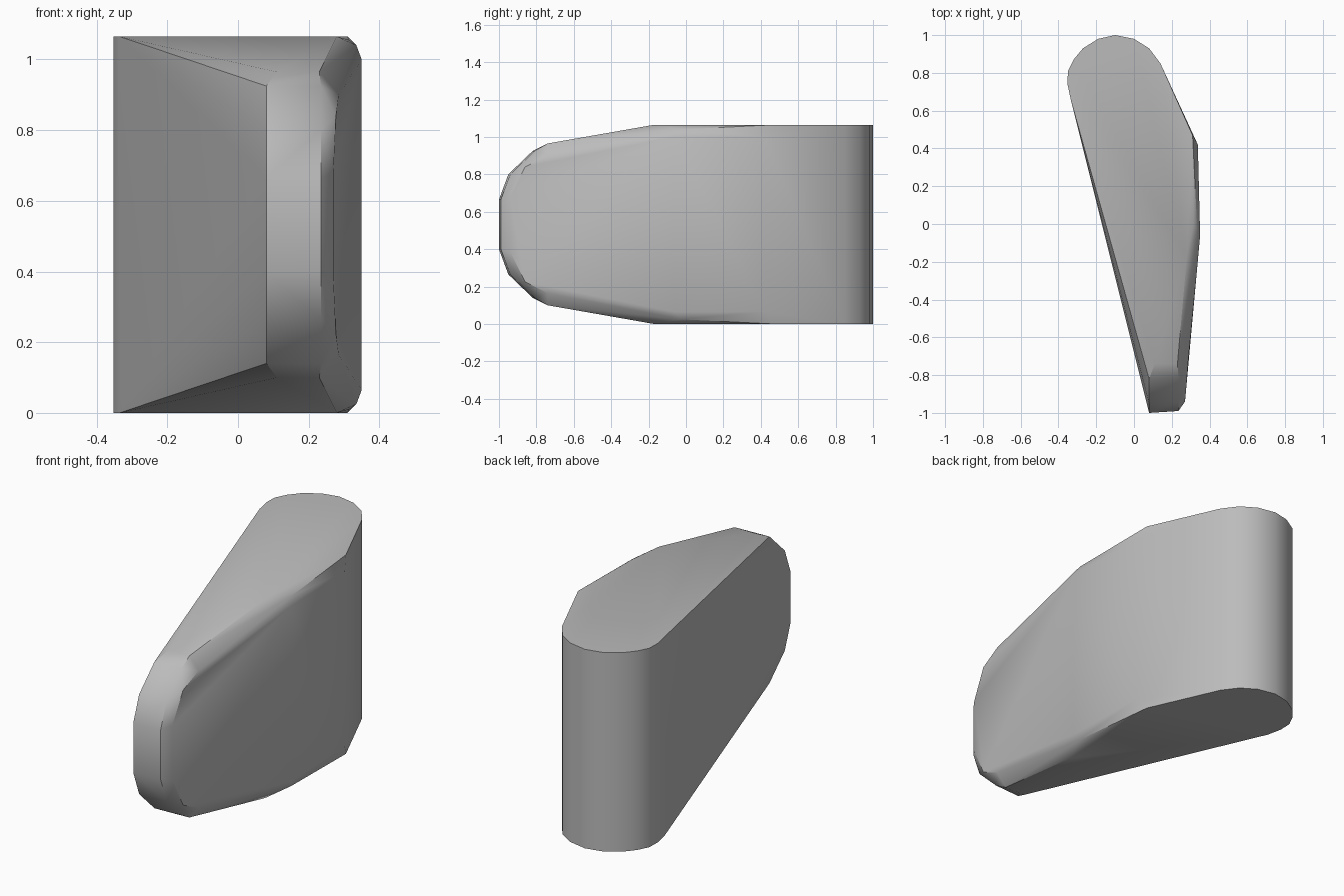
import bpy, bmesh, math

if "Cube" in bpy.data.objects:
    bpy.data.objects.remove(bpy.data.objects["Cube"], do_unlink=True)

HEIGHT = 1.065

# Plain grey finish
grey = bpy.data.materials.new("plain grey")
grey.use_nodes = True
colour = (0.5, 0.5, 0.5, 1)
grey.diffuse_color = colour
grey.node_tree.nodes["Principled BSDF"].inputs["Base Color"].default_value = colour

# Rounded back end: plan outline at full height
back = [(-0.335, 0.66), (-0.352, 0.74), (-0.35, 0.81), (-0.32, 0.87), (-0.27, 0.93),
        (-0.19, 0.98), (-0.1, 1.0), (0.0, 0.98), (0.08, 0.93), (0.14, 0.85)]
points = [(x, y, HEIGHT) for x, y in back]

# Flat top edge beside the right wall
points += [(0.31, 0.47, HEIGHT), (0.315, 0.0, 1.055), (0.28, -0.17, HEIGHT)]

# Right wall with its softened upper rim
points += [(0.338, 0.42, 1.0), (0.35, -0.06, 1.0), (0.335, -0.03, 1.04),
           (0.285, -0.74, 0.9), (0.277, -0.86, 0.84), (0.27, -0.94, 0.68)]

# Rounded front end: the same profile on its left and right edges
front = [(-0.82, 0.925), (-0.95, 0.8), (-1.0, 0.665)]
points += [(0.08, y, z) for y, z in front]
points += [(0.235, y + 0.01, z) for y, z in front]
points += [(0.11, -0.74, 0.965), (0.23, -0.74, 0.965)]

# The lower half mirrors the upper half
points += [(x, y, HEIGHT - z) for x, y, z in points]

# Wrap a skin around the outlines
bm = bmesh.new()
for p in points:
    bm.verts.new(p)
hull = bmesh.ops.convex_hull(bm, input=bm.verts[:])
loose = {g for g in hull["geom_interior"] + hull["geom_unused"]
         if isinstance(g, bmesh.types.BMVert)}
bmesh.ops.delete(bm, geom=list(loose), context="VERTS")
bmesh.ops.dissolve_limit(bm, angle_limit=math.radians(0.5),
                         verts=bm.verts[:], edges=bm.edges[:])
bmesh.ops.recalc_face_normals(bm, faces=bm.faces[:])
mesh = bpy.data.meshes.new("wedge_body")
bm.to_mesh(mesh)
bm.free()

body = bpy.data.objects.new("wedge_body", mesh)
bpy.context.collection.objects.link(body)
mesh.materials.append(grey)
bpy.ops.object.select_all(action="DESELECT")
body.select_set(True)
bpy.context.view_layer.objects.active = body
bpy.ops.object.shade_smooth_by_angle(angle=math.radians(30))
